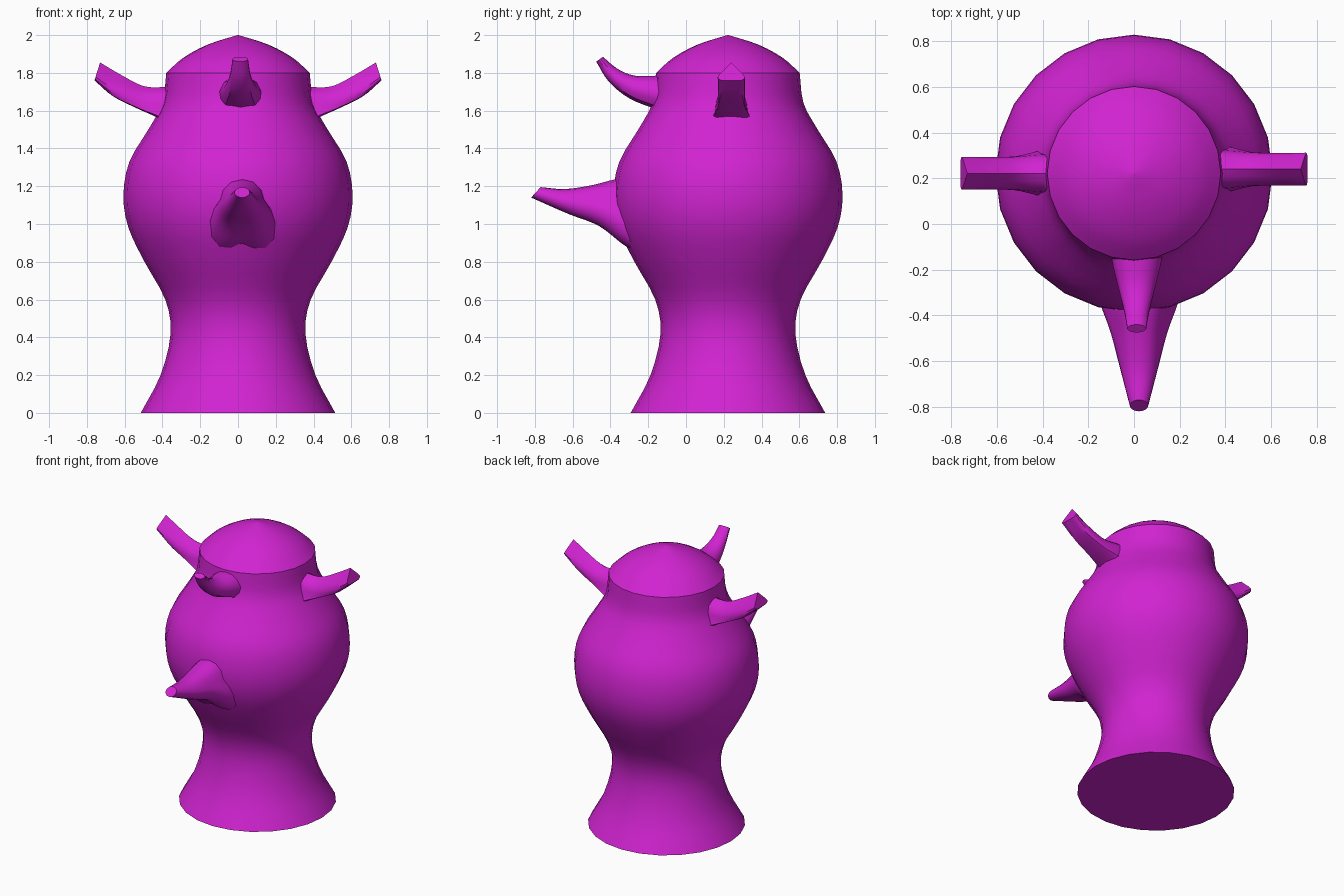
import bpy, bmesh, math
from mathutils import Vector

cube = bpy.data.objects.get("Cube")
if cube:
    bpy.data.objects.remove(cube, do_unlink=True)

magenta = bpy.data.materials.new("magenta")
magenta.use_nodes = True
COLOUR = (0.64, 0.017, 0.64, 1)
magenta.diffuse_color = COLOUR
magenta.node_tree.nodes["Principled BSDF"].inputs["Base Color"].default_value = COLOUR

CENTRE_Y = 0.222


def finish(name, bm, angle):
    bmesh.ops.recalc_face_normals(bm, faces=bm.faces[:])
    mesh = bpy.data.meshes.new(name)
    bm.to_mesh(mesh)
    bm.free()
    mesh.materials.append(magenta)
    obj = bpy.data.objects.new(name, mesh)
    bpy.context.collection.objects.link(obj)
    bpy.ops.object.select_all(action='DESELECT')
    bpy.context.view_layer.objects.active = obj
    obj.select_set(True)
    bpy.ops.object.shade_smooth_by_angle(angle=math.radians(angle))
    return obj


def skin(bm, rings):
    """Bridge equal closed rings of points and cap both ends."""
    loops = [[bm.verts.new(p) for p in ring] for ring in rings]
    n = len(loops[0])
    for a, b in zip(loops, loops[1:]):
        for i in range(n):
            j = (i + 1) % n
            bm.faces.new((a[i], a[j], b[j], b[i]))
    bm.faces.new(loops[0])
    bm.faces.new(loops[-1])


def lathe(name, profile, angle, sides=24):
    bm = bmesh.new()
    skin(bm, [[(r * math.sin(math.tau * i / sides),
                CENTRE_Y + r * math.cos(math.tau * i / sides), z)
               for i in range(sides)] for r, z in profile])
    return finish(name, bm, angle)


def spline(keys, steps=4):
    """Catmull-Rom through rows of numbers."""
    rows = [Vector(k) for k in keys]
    rows = [rows[0] * 2 - rows[1]] + rows + [rows[-1] * 2 - rows[-2]]
    out = []
    for a, b, c, d in zip(rows, rows[1:], rows[2:], rows[3:]):
        for s in range(steps):
            t = s / steps
            out.append(b + (c - a) * t / 2 + (a * 2 - b * 5 + c * 4 - d) * t**2 / 2
                       + (b * 3 - a - c * 3 + d) * t**3 / 2)
    return out + [rows[-2]]


def horn(name, stations, base, tip, origin, outward, angle=35):
    """Each station: top reach, top z, bottom reach, bottom z, half width."""
    bm = bmesh.new()
    outward = Vector(outward)
    side = outward.cross(Vector((0, 0, 1)))
    rows = spline(stations)
    rings = []
    for k, (tr, tz, br, bz, w) in enumerate(rows):
        f = k / (len(rows) - 1)
        ring = []
        for p, q in zip(base, tip):
            u, v = Vector(p).lerp(Vector(q), f)
            reach, z = br + (tr - br) * v, bz + (tz - bz) * v
            ring.append(Vector(origin) + outward * reach + side * u * w + Vector((0, 0, z)))
        rings.append(ring)
    skin(bm, rings)
    return finish(name, bm, angle)


def oval(n):
    return [(math.sin(math.tau * i / n), 0.5 + 0.5 * math.cos(math.tau * i / n)) for i in range(n)]


# Body: waisted vase with a flat base
lathe("body", spline([(0.515, 0), (0.41, 0.2), (0.357, 0.42), (0.385, 0.6), (0.495, 0.8),
                      (0.58, 0.98), (0.607, 1.15), (0.575, 1.33), (0.475, 1.5),
                      (0.4, 1.64), (0.38, 1.8)], 3), 40)

# Lid: low dome with a slight point
lathe("lid", spline([(0.38, 1.8), (0.29, 1.88), (0.16, 1.95), (0.003, 2.0)], 3), 40)

# Spout: three lobes at the root, round at the tip
half = [(0, 1), (0.34, 0.96), (0.58, 0.83), (0.62, 0.68), (0.85, 0.55), (1, 0.36),
        (0.95, 0.14), (0.68, 0.01), (0.36, 0.01), (0, 0.07)]
lobes = half + [(-u, v) for u, v in half[-2:0:-1]]
horn("spout", [(0.26, 1.25, 0.24, 0.84, 0.19), (0.38, 1.235, 0.33, 0.885, 0.17),
               (0.5, 1.205, 0.46, 0.985, 0.125), (0.64, 1.185, 0.62, 1.05, 0.085),
               (0.77, 1.195, 0.82, 1.14, 0.04)],
     lobes, oval(len(lobes)), (0.022, 0, 0), (0, -1, 0), 50)

# Crest horn above the spout, with a scalloped underside
half = [(0, 1), (0.42, 0.95), (0.78, 0.8), (1, 0.52), (0.95, 0.28), (0.72, 0.06),
        (0.4, 0.07), (0, 0)]
scallop = half + [(-u, v) for u, v in half[-2:0:-1]]
horn("crest_horn", [(0.02, 1.79, 0.02, 1.56, 0.125), (0.16, 1.785, 0.15, 1.605, 0.11),
                    (0.27, 1.785, 0.3, 1.665, 0.08), (0.36, 1.82, 0.41, 1.755, 0.055),
                    (0.44, 1.885, 0.475, 1.86, 0.042)],
     scallop, oval(len(scallop)), (0.012, 0, 0), (0, -1, 0))

# Ears: ridged top, flaring foot, slightly staggered in depth
half = [(0, 1), (0.3, 0.97), (0.6, 0.85), (0.7, 0.55), (0.78, 0.25), (1, 0.08), (0.9, 0), (0, 0.04)]
foot = half + [(-u, v) for u, v in half[-2:0:-1]]
half = [(0, 1), (0.4, 0.7), (0.8, 0.4), (1, 0.2), (0.95, 0.08), (0.7, 0), (0.35, 0), (0, 0)]
roof = half + [(-u, v) for u, v in half[-2:0:-1]]
ear = [(0.28, 1.735, 0.3, 1.49, 0.12), (0.39, 1.725, 0.42, 1.56, 0.105),
       (0.5, 1.73, 0.53, 1.61, 0.085), (0.62, 1.79, 0.66, 1.675, 0.077),
       (0.73, 1.855, 0.76, 1.76, 0.072)]
for name, sign, y in (("left_ear", 1, 0.24), ("right_ear", -1, 0.222)):
    horn(name, ear, foot, roof, (0, y, 0), (sign, 0, 0))
